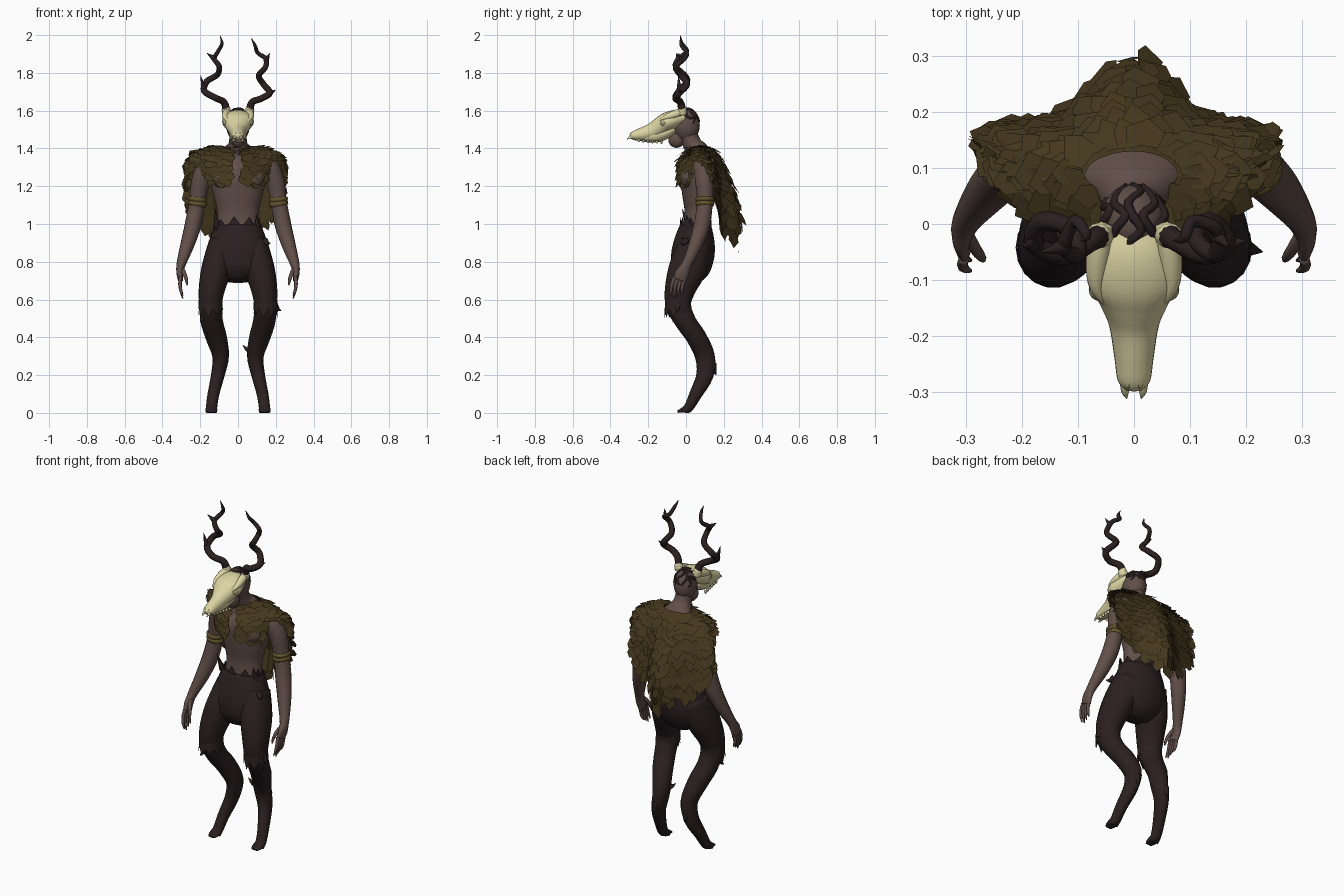
import bpy, bmesh, random
from math import sin, cos, pi, radians
from mathutils import Vector, Matrix

random.seed(4)
if "Cube" in bpy.data.objects:
    bpy.data.objects.remove(bpy.data.objects["Cube"], do_unlink=True)


def material(name, rgb):
    mat = bpy.data.materials.new(name)
    mat.use_nodes = True
    colour = (*rgb, 1)
    mat.diffuse_color = colour
    node = mat.node_tree.nodes["Principled BSDF"]
    node.inputs["Base Color"].default_value = colour
    node.inputs["Roughness"].default_value = 0.9
    return mat


SKIN = material("brown skin", (.12, .077, .065))
FUR = material("dark fur", (.024, .014, .015))
LEAF = material("olive leaf", (.058, .038, .012))
BAND = material("bronze band", (.13, .09, .027))
BONE = material("pale bone", (.72, .66, .37))
HOLLOW = material("hollow bone", (.4, .36, .19))


def finish(name, bm, mat, smooth=True, recalc=True):
    if recalc:
        bmesh.ops.recalc_face_normals(bm, faces=bm.faces[:])
    mesh = bpy.data.meshes.new(name)
    bm.to_mesh(mesh)
    bm.free()
    mesh.materials.append(mat)
    for poly in mesh.polygons:
        poly.use_smooth = smooth
    obj = bpy.data.objects.new(name, mesh)
    bpy.context.collection.objects.link(obj)
    return obj


def smooth_path(pts, steps):
    """Catmull-Rom interpolation of tuples of any length."""
    out = []
    for i in range(len(pts) - 1):
        a, b, c, d = (pts[max(0, min(len(pts) - 1, i + k))] for k in (-1, 0, 1, 2))
        for s in range(steps):
            t = s / steps
            out.append([.5 * (2*q + (r-p)*t + (2*p - 5*q + 4*r - w)*t*t
                              + (3*q - p - 3*r + w)*t**3)
                        for p, q, r, w in zip(a, b, c, d)])
    return out + [list(pts[-1])]


def tube(name, pts, mat, side=1, sides=14, steps=4, ref=(1, 0, 0)):
    """Sweep an ellipse along points (x, y, z, radius[, second radius])."""
    pts = [p if len(p) > 4 else (*p, p[3]) for p in pts]
    path = smooth_path(pts, steps)
    centres = [Vector((p[0] * side, p[1], p[2])) for p in path]
    bm, rings = bmesh.new(), []
    for i, p in enumerate(path):
        t = (centres[min(i+1, len(path)-1)] - centres[max(i-1, 0)]).normalized()
        u = Vector(ref)
        u = (u - t * u.dot(t)).normalized()
        v = t.cross(u)
        ring = []
        for k in range(sides):
            a = 2 * pi * k / sides
            co = centres[i] + u * cos(a) * max(p[3], .001) + v * sin(a) * max(p[4], .001)
            co.z = max(co.z, 0)
            ring.append(bm.verts.new(co))
        rings.append(ring)
    for lo, hi in zip(rings, rings[1:]):
        for k in range(sides):
            j = (k + 1) % sides
            bm.faces.new((lo[k], lo[j], hi[j], hi[k]))
    bm.faces.new(rings[0])
    bm.faces.new(rings[-1])
    return finish(name, bm, mat)


def ball(name, loc, scale, mat):
    bm = bmesh.new()
    bmesh.ops.create_uvsphere(bm, u_segments=20, v_segments=14, radius=1,
                              matrix=Matrix.LocRotScale(Vector(loc), None, Vector(scale)))
    return finish(name, bm, mat)


def ragged(name, centre, rx, ry, z, low, high, flare, n=26):
    """Torn fur edge: a ring whose free edge zigzags between two heights."""
    bm, inner, outer = bmesh.new(), [], []
    for k in range(n):
        a = 2 * pi * k / n
        x, y = rx * cos(a), ry * sin(a)
        end = random.uniform((low + high) / 2, high) if k % 2 else low
        inner.append(bm.verts.new((centre[0] + x, centre[1] + y, z)))
        outer.append(bm.verts.new((centre[0] + x*flare, centre[1] + y*flare, end)))
    for k in range(n):
        j = (k + 1) % n
        bm.faces.new((inner[k], inner[j], outer[j], outer[k]))
    return finish(name, bm, FUR, smooth=False)


# Torso, neck and head
tube("torso", [(0, .05, .9, .115, .075), (0, .06, 1.05, .108, .068), (0, .065, 1.15, .13, .085),
               (0, .07, 1.25, .152, .098), (0, .08, 1.32, .14, .083), (0, .065, 1.38, .09, .06),
               (0, .035, 1.42, .052, .05), (0, .01, 1.48, .045, .048)], SKIN, sides=24)
ball("head", (0, .003, 1.522), (.062, .07, .088), SKIN)
ball("jaw", (0, -.05, 1.445), (.036, .044, .042), SKIN)
for side in (1, -1):
    ball("chest_muscle", (side * .06, .012, 1.25), (.08, .042, .07), SKIN)

# Dark roots growing over the scalp
for i in range(5):
    lean = -.9 + i * .45
    pts = []
    for k in range(7):
        a = radians(35 + k * 22)
        b = lean + .22 * sin(k * 2.1 + i * 1.7)
        pts.append((.062 * sin(b), .003 - .07 * cos(a) * cos(b),
                    1.522 + .088 * sin(a) * cos(b), .003 + .006 * sin(a)))
    tube("scalp_root", pts, FUR, sides=6, steps=3)

# Arms, bronze bands, hands
for side in (1, -1):
    tube("arm", [(.12, .085, 1.33, .04), (.16, .09, 1.305, .052), (.196, .097, 1.23, .05),
                 (.215, .1, 1.12, .043), (.237, .085, 1.0, .044), (.268, .05, .89, .037),
                 (.3, .005, .79, .025, .027), (.308, -.02, .74, .018, .036),
                 (.304, -.035, .705, .014, .036)], SKIN, side)
    for z in (1.13, 1.107):
        tube("arm_band", [(.214, .1, z + .012, .046), (.215, .1, z, .051),
                          (.217, .1, z - .012, .046)], BAND, side, 20)
    for k in range(4):
        y = -.062 + k * .019
        tip = .605 + .012 * abs(k - 1)
        tube("finger", [(.304, y, .72, .01), (.307, y - .012, .68, .0095),
                        (.302, y - .018, .645, .008), (.292, y - .022, tip, .003)],
             SKIN, side, 8, 3)
    tube("thumb", [(.3, -.015, .77, .012), (.283, -.045, .735, .011),
                   (.272, -.06, .7, .008), (.27, -.066, .675, .003)], SKIN, side, 8, 3)

# Fur hips, bent animal legs, torn edges
tube("hips", [(0, .052, .99, .125, .085), (0, .045, .91, .153, .108), (0, .035, .83, .175, .115),
              (0, .02, .75, .15, .1), (0, .01, .7, .07, .06)], FUR, sides=26)
ragged("torn_waist", (0, .052), .126, .086, .975, .985, 1.045, .96, 18)
for side in (1, -1):
    tube("leg", [(.085, .05, .9, .07, .085), (.112, .01, .77, .08, .1), (.138, -.03, .66, .07, .083),
                 (.146, -.04, .57, .06, .068), (.138, .0, .48, .059, .056),
                 (.115, .055, .4, .056, .054), (.092, .1, .3, .044, .053),
                 (.107, .1, .2, .036, .046), (.13, .052, .1, .031, .034),
                 (.14, .015, .03, .03, .026), (.141, -.012, .008, .031, .022)], FUR, side, 18)
    ragged("torn_knee", (side * .146, -.042), .062, .068, .6, .55, .5, 1.06, 18)
    tube("toes", [(.141, .015, .025, .03, .024), (.141, -.02, .014, .032, .014),
                  (.141, -.045, .006, .022, .006)], FUR, side, 10)
for root, tip in (((.19, -.04, .58), (.23, -.05, .54)), ((-.18, -.04, .53), (-.2, -.07, .48)),
                  ((.14, .0, .91), (.172, -.03, .9)), ((.07, .07, .33), (.025, .06, .36)),
                  ((-.16, .02, .76), (-.195, .03, .73)), ((.1, .14, .26), (.1, .16, .2)),
                  ((-.1, .14, .26), (-.1, .16, .2)), ((-.11, .02, .98), (-.12, -.02, 1.08)),
                  ((.1, .02, .98), (.1, .0, 1.05))):
    mid = [(p + q) / 2 for p, q in zip(root, tip)]
    tube("fur_tuft", [(*root, .022), (mid[0], mid[1], mid[2] - .008, .012), (*tip, .001)],
         FUR, sides=6, ref=(0, 1, 0))

# Skull mask: broad brow lofted to the snout, with a narrower palate below
tube("skull_mask", [(0, -.005, 1.565, .06, .034), (0, -.05, 1.557, .076, .048),
                    (0, -.1, 1.539, .084, .052), (0, -.135, 1.516, .064, .05),
                    (0, -.18, 1.49, .045, .044), (0, -.24, 1.474, .035, .034),
                    (0, -.28, 1.467, .029, .023), (0, -.296, 1.463, .015, .012)], BONE, sides=24)
tube("skull_palate", [(0, -.06, 1.505, .045, .02), (0, -.1, 1.488, .05, .034),
                      (0, -.15, 1.473, .044, .04), (0, -.2, 1.466, .034, .034),
                      (0, -.26, 1.462, .02, .02)], BONE, sides=18)
for side in (1, -1):
    tube("brow_ridge", [(.05, .0, 1.6, .012), (.06, -.03, 1.592, .02),
                        (.066, -.075, 1.575, .02), (.066, -.115, 1.561, .013),
                        (.046, -.145, 1.54, .006)], BONE, side, 12)
    tube("horn_socket", [(.058, -.02, 1.58, .024), (.064, -.021, 1.61, .023),
                         (.067, -.022, 1.618, .019)], BONE, side, 12)
    ball("eye_socket", (side * .06, -.118, 1.537), (.021, .02, .021), HOLLOW)
    ball("nostril", (side * .011, -.283, 1.478), (.007, .012, .009), HOLLOW)
    tube("front_fang", [(.016, -.275, 1.465, .01), (.016, -.3, 1.457, .007),
                        (.013, -.312, 1.447, .001)], BONE, side, 6, 2)
    for k in range(6):
        x, y = .022 + k * .003, -.25 + k * .024
        z = 1.449 - k * .002
        tube("cheek_tooth", [(x, y, z, .009), (x, y, z - .009, .007), (x, y, z - .016, .002)],
             BONE, side, 6, 2)

# Twisting antlers with short tines
ANTLERS = {
    -1: ([(.062, -.02, 1.6, .022), (.075, -.03, 1.645, .019), (.125, -.055, 1.67, .018),
          (.178, -.035, 1.705, .018), (.165, .005, 1.755, .017), (.11, -.01, 1.79, .016),
          (.1, -.055, 1.835, .015), (.125, -.04, 1.875, .013), (.105, .005, 1.915, .011),
          (.085, -.02, 1.955, .009), (.095, -.03, 1.997, .001)],
         (((.178, -.035, 1.705), (.198, -.04, 1.785)), ((.125, -.04, 1.875), (.165, -.05, 1.905)))),
    1: ([(.062, -.02, 1.6, .022), (.075, -.03, 1.645, .019), (.125, -.055, 1.665, .018),
         (.168, -.035, 1.695, .018), (.135, .005, 1.74, .017), (.11, -.025, 1.785, .016),
         (.145, -.055, 1.83, .015), (.148, -.01, 1.875, .013), (.105, .005, 1.905, .011),
         (.09, -.025, 1.945, .009), (.07, -.03, 1.985, .001)],
        (((.168, -.035, 1.695), (.2, -.03, 1.71)), ((.148, -.02, 1.86), (.168, -.04, 1.905))))}
for side, (beam, tines) in ANTLERS.items():
    tube("antler", beam, FUR, side, 10, 5, (0, 1, 0))
    for root, tip in tines:
        tube("antler_tine", [(*root, .016), (*tip, .001)], FUR, side, 8, ref=(0, 1, 0))

# Leaf cloak: angle runs from the back (zero) round each shoulder to the chest
HEM = ((0, .85), (20, .92), (40, .99), (60, 1.05), (75, 1.1), (90, 1.27),
       (105, 1.32), (125, 1.31), (140, 1.22), (175, 1.22))


def cloak(a, v):
    deg = min(abs(a), 174.9)
    for (d0, z0), (d1, z1) in zip(HEM, HEM[1:]):
        if d0 <= deg < d1:
            hem = z0 + (z1 - z0) * (deg - d0) / (d1 - d0)
    s, c = sin(radians(a)), cos(radians(a))
    back, front = max(c, 0), max(-c, 0)
    hem -= .04 * back * max(-s, 0)
    e = sin(min(1, v * 1.6) * pi / 2)
    x = s * (.08 + .145 * e + .02 * v) * (1 - .28 * front) * (1.1 if s < 0 else .98)
    y = .085 + back * (.045 + .045 * e) - front * (.045 + .082 * e) + .055 * s * s * v
    y += back**14 * (.16 * v - .3 * max(0, v - .75))
    return Vector((x, y, 1.41 - (1.41 - hem) * v**1.25))


bm = bmesh.new()
grid = [[bm.verts.new(cloak(-170 + i * 10, j / 10 * .94)) for i in range(35)] for j in range(11)]
for upper, lower in zip(grid, grid[1:]):
    for i in range(34):
        bm.faces.new((upper[i], lower[i], lower[i + 1], upper[i + 1]))
finish("cloak_lining", bm, LEAF, smooth=False)

bm = bmesh.new()
for row in range(13):
    for i in range(27):
        v = .04 + row * .073 + random.uniform(-.02, .02)
        a = -166 + (i + .5 * (row % 2)) * 12.6 + random.uniform(-3, 3)
        if abs(a) > 170:
            continue
        p = cloak(a, v)
        down = (cloak(a, v + .03) - cloak(a, v - .03 if v > .03 else 0)).normalized()
        across = (cloak(a + 3, v) - cloak(a - 3, v)).normalized()
        out = across.cross(down).normalized()
        if out.dot(p - Vector((0, .08, 1.15))) < 0:
            out.negate()
        across = down.cross(out)
        w, h = random.uniform(.022, .036), random.uniform(.05, .08)
        if abs(a) > 85:
            h *= .75
        skew, lift = random.uniform(-.6, .6), random.uniform(.008, .024)
        outline = ((-.8, 0, .1), (.8, 0, .1), (1, .6, .6), (skew, 1, 1), (-1, .55, .6))
        bm.faces.new([bm.verts.new(p + across * w * u + down * h * t + out * lift * o)
                      for u, t, o in outline])
finish("cloak_leaves", bm, LEAF, smooth=False, recalc=False)
